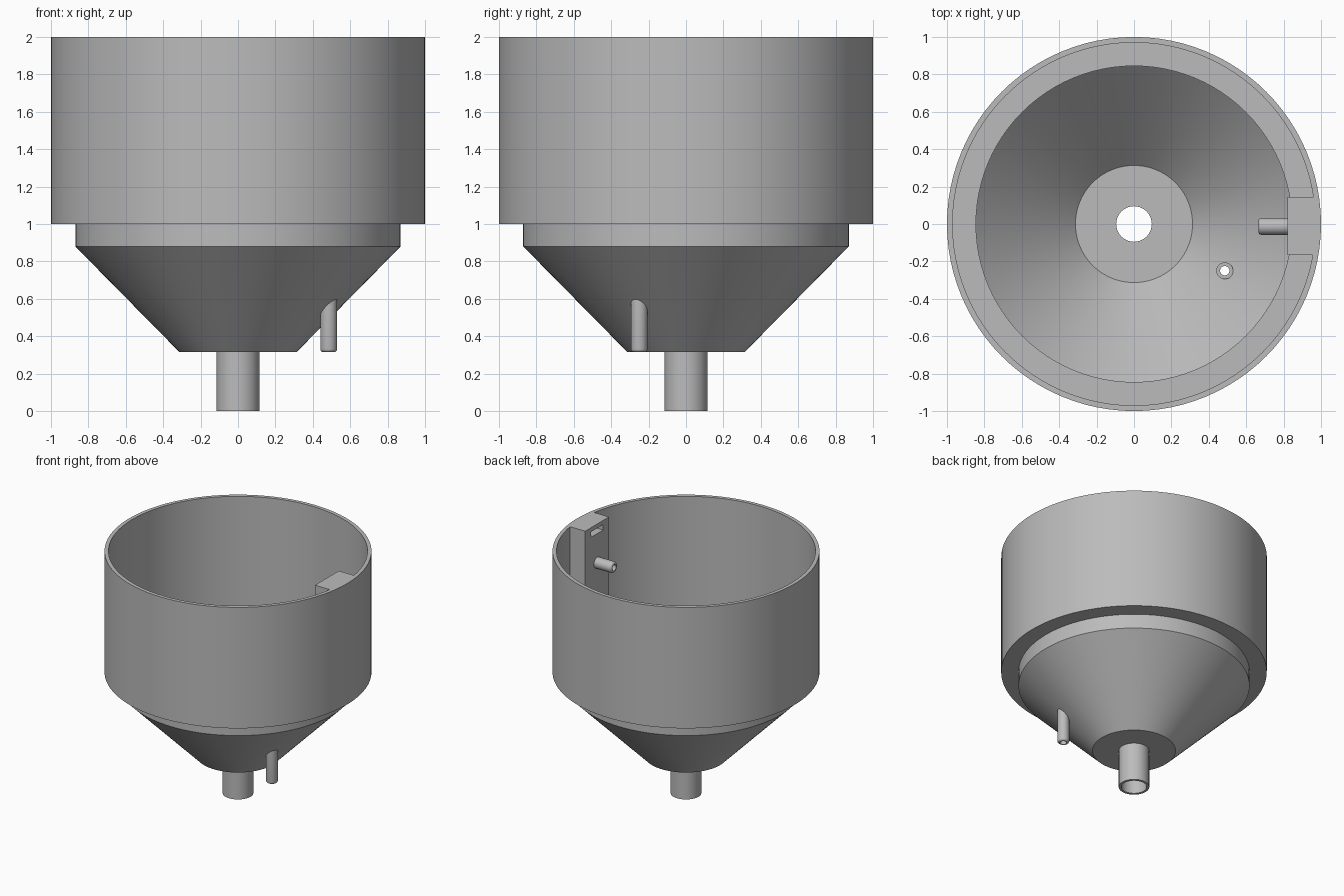
import bpy, bmesh, math
from mathutils import Matrix, Vector

old = bpy.data.objects.get("Cube")
if old:
    bpy.data.objects.remove(old, do_unlink=True)

grey = bpy.data.materials.new("plain grey")
grey.use_nodes = True
colour = (0.5, 0.5, 0.5, 1)
grey.diffuse_color = colour
grey.node_tree.nodes["Principled BSDF"].inputs["Base Color"].default_value = colour


def finish(name, bm):
    bmesh.ops.recalc_face_normals(bm, faces=bm.faces)
    mesh = bpy.data.meshes.new(name)
    bm.to_mesh(mesh)
    bm.free()
    mesh.materials.append(grey)
    obj = bpy.data.objects.new(name, mesh)
    bpy.context.collection.objects.link(obj)
    return obj


def lathe(name, profile, steps, matrix=Matrix()):
    """Spin a closed (radius, height) profile about z."""
    bm = bmesh.new()
    verts = [bm.verts.new((r, 0, z)) for r, z in profile]
    edges = [bm.edges.new((verts[i - 1], verts[i])) for i in range(len(verts))]
    bmesh.ops.spin(bm, geom=verts + edges, cent=(0, 0, 0), axis=(0, 0, 1),
                   angle=math.tau, steps=steps, use_merge=True)
    bmesh.ops.remove_doubles(bm, verts=bm.verts, dist=1e-5)
    bm.transform(matrix)
    return finish(name, bm)


def rod(name, radius, z0, z1, steps, matrix=Matrix()):
    bm = bmesh.new()
    bmesh.ops.create_cone(bm, cap_ends=True, segments=steps, radius1=radius,
                          radius2=radius, depth=z1 - z0,
                          matrix=Matrix.Translation((0, 0, (z0 + z1) / 2)))
    bm.transform(matrix)
    return finish(name, bm)


def box(name, low, high):
    low, high = Vector(low), Vector(high)
    bm = bmesh.new()
    bmesh.ops.create_cube(bm, size=1, matrix=Matrix.Translation((low + high) / 2)
                          @ Matrix.Diagonal((*(high - low), 1)))
    return finish(name, bm)


def activate(obj):
    bpy.ops.object.select_all(action='DESELECT')
    obj.select_set(True)
    bpy.context.view_layer.objects.active = obj


def boolean(obj, cutter, operation='DIFFERENCE'):
    mod = obj.modifiers.new("cut", 'BOOLEAN')
    mod.operation, mod.object, mod.solver = operation, cutter, 'EXACT'
    activate(obj)
    bpy.ops.object.modifier_apply(modifier=mod.name)
    bpy.data.objects.remove(cutter, do_unlink=True)


def connector(name, length, matrix):
    """Small hollow pipe with a rounded free end at z = 0."""
    r, bore, fillet = 0.045, 0.025, 0.016
    profile = [(bore, length), (bore, 0)]
    for i in range(5):
        a = math.pi / 2 * i / 4
        profile.append((r - fillet + fillet * math.sin(a), fillet - fillet * math.cos(a)))
    profile.append((r, length))
    return lathe(name, profile, 32, matrix)


SIDES = 96
PIPE_X, PIPE_Y = 0.485, -0.25
SPOUT = Matrix.Translation((0.665, -0.013, 1.68)) @ Matrix.Rotation(math.pi / 2, 4, 'Y')

# Hopper: wide wall, inner ledge, cone and drain in one shell
hopper = lathe("hopper", [
    (0.095, 0), (0.115, 0), (0.115, 0.315), (0.313, 0.315), (0.87, 0.88),
    (0.87, 1), (1, 1), (1, 2), (0.97, 2), (0.97, 1.03), (0.845, 1.03),
    (0.845, 0.88), (0.313, 0.345), (0.095, 0.345)], SIDES)
boolean(hopper, rod("pipe_hole", 0.04, 0.3, 0.8, 32,
                    Matrix.Translation((PIPE_X, PIPE_Y, 0))))

# Block on the inner wall, trimmed to its curve, with a slot and a bore
block = box("wall_block", (0.82, -0.165, 1.03), (1.1, 0.145, 2))
boolean(block, rod("wall_trim", 0.97, 0.5, 2.5, SIDES), 'INTERSECT')
boolean(block, box("slot_cutter", (0.7, -0.09, 1.92), (0.9, 0.07, 1.965)))
boolean(block, rod("bore_cutter", 0.025, 0, 0.25, 32, SPOUT))

# Connectors: one on the block, one through the cone
spout = connector("block_spout", 0.155, SPOUT)
pipe = connector("cone_pipe", 0.31, Matrix.Translation((PIPE_X, PIPE_Y, 0.315)))

for obj in (hopper, block, spout, pipe):
    activate(obj)
    bpy.ops.object.shade_smooth_by_angle(angle=math.radians(30))
